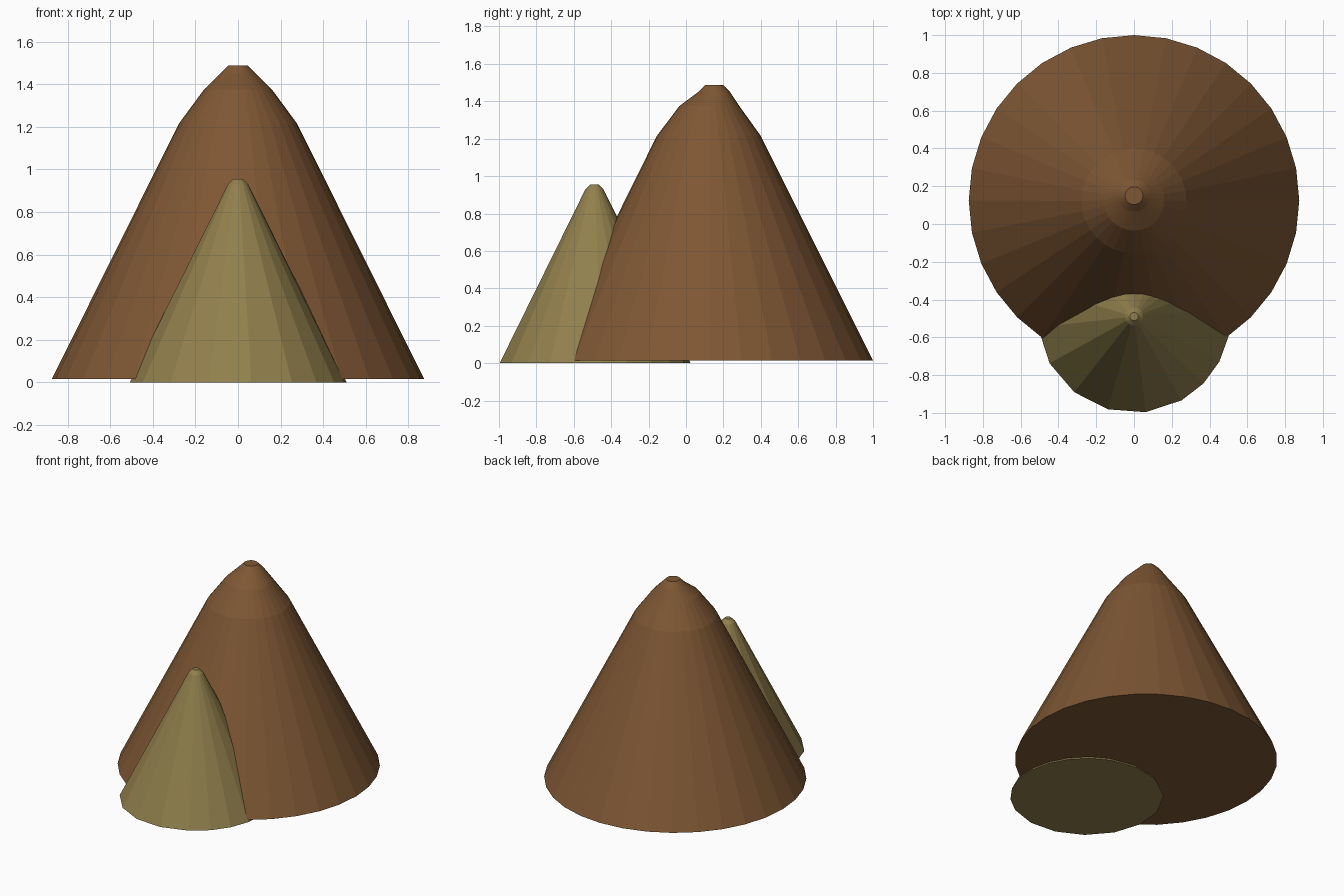
import bpy, bmesh
from math import radians, sin, cos

cube = bpy.data.objects.get("Cube")
if cube:
    bpy.data.objects.remove(cube)


def make_material(name, color):
    mat = bpy.data.materials.new(name)
    mat.use_nodes = True
    mat.diffuse_color = color
    mat.node_tree.nodes["Principled BSDF"].inputs["Base Color"].default_value = color
    return mat


def make_mound(name, angles, profile, mat):
    """Closed flat-faced cone; profile rows are (radius, centre y, z)."""
    bm = bmesh.new()
    rings = [[bm.verts.new((r * sin(a), y - r * cos(a), z)) for a in angles]
             for r, y, z in profile]
    n = len(angles)
    for low, high in zip(rings, rings[1:]):
        for i in range(n):
            j = (i + 1) % n
            bm.faces.new((low[i], low[j], high[j], high[i]))
    bm.faces.new(rings[0][::-1])
    bm.faces.new(rings[-1])
    bmesh.ops.recalc_face_normals(bm, faces=bm.faces)
    mesh = bpy.data.meshes.new(name)
    bm.to_mesh(mesh)
    bm.free()
    mesh.materials.append(mat)
    obj = bpy.data.objects.new(name, mesh)
    bpy.context.collection.objects.link(obj)
    return obj


brown = make_material("earth brown", (0.21, 0.095, 0.034, 1))
olive = make_material("dry olive", (0.285, 0.215, 0.073, 1))

# Large mound with a blunt, slightly off-centre tip
SIDES = 32
make_mound("large_mound", [radians(360 / SIDES * i) for i in range(SIDES)],
           [(0.875, 0.125, 0.015), (0.278, 0.122, 1.215), (0.16, 0.125, 1.375),
            (0.085, 0.15, 1.45), (0.047, 0.15, 1.488)], brown)

# Small front mound: wide facets on one side, narrow ones on the other
wide = [-106 + 22.6 * i for i in range(7)]
narrow = [46 + 16 * i for i in range(8)]
back = [180, 202, 228]
make_mound("small_mound", [radians(a) for a in wide + narrow + back],
           [(0.512, -0.488, 0), (0.048, -0.49, 0.93), (0.022, -0.49, 0.956)], olive)
